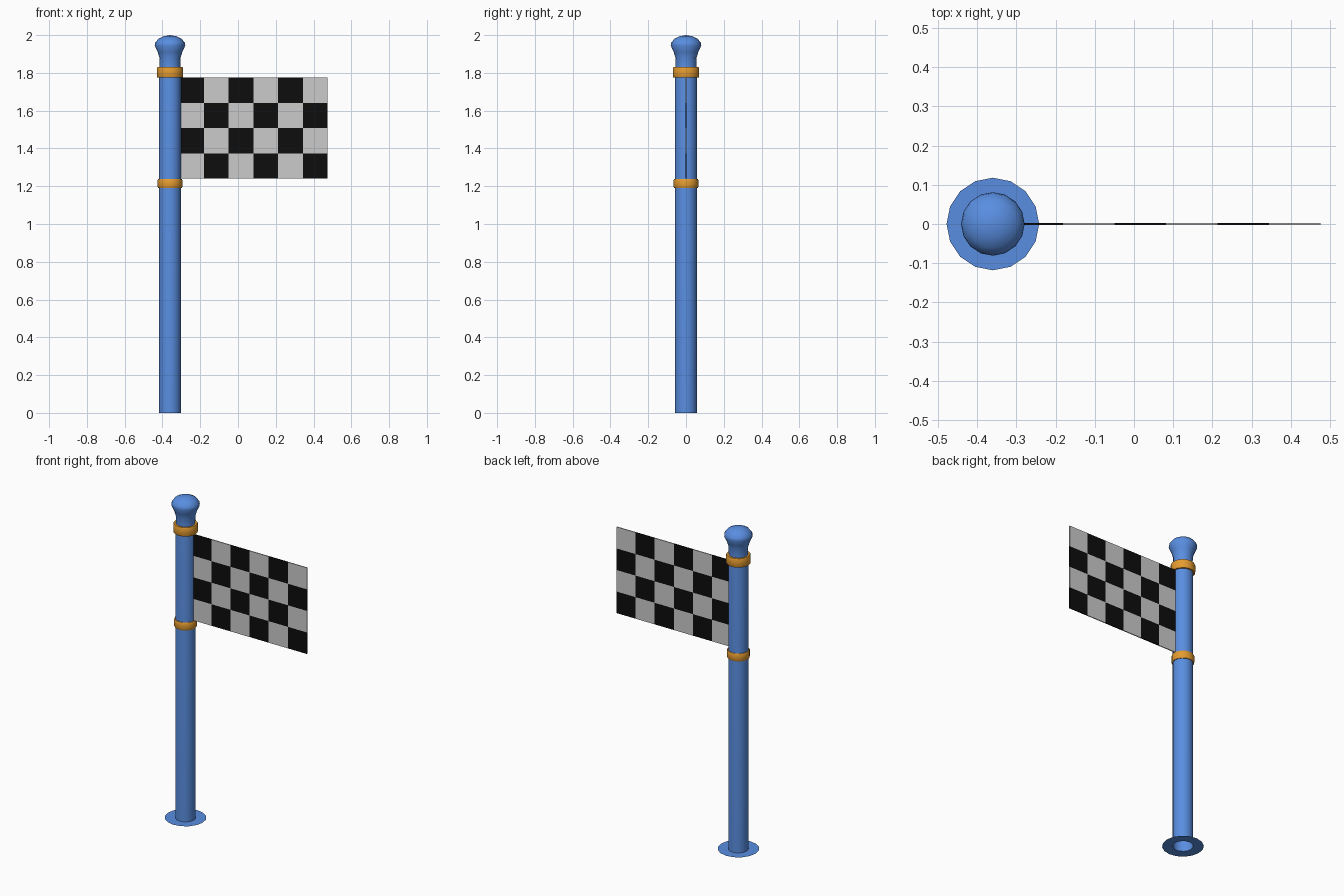
import bpy, bmesh, math

if "Cube" in bpy.data.objects:
    bpy.data.objects.remove(bpy.data.objects["Cube"])

SIDES = 16
POLE_X = -0.36


def material(name, rgb):
    m = bpy.data.materials.new(name)
    m.diffuse_color = (*rgb, 1)
    m.use_nodes = True
    m.node_tree.nodes["Principled BSDF"].inputs["Base Color"].default_value = m.diffuse_color
    return m


BLUE = material("blue paint", (0.10, 0.27, 0.75))
ORANGE = material("orange paint", (0.78, 0.33, 0.03))
BLACK = material("black cloth", (0.004, 0.004, 0.004))
WHITE = material("white cloth", (0.8, 0.8, 0.8))


def finish(name, bm, mats, angle=40):
    bmesh.ops.recalc_face_normals(bm, faces=bm.faces)
    me = bpy.data.meshes.new(name)
    bm.to_mesh(me)
    bm.free()
    for m in mats:
        me.materials.append(m)
    ob = bpy.data.objects.new(name, me)
    bpy.context.collection.objects.link(ob)
    bpy.ops.object.select_all(action='DESELECT')
    ob.select_set(True)
    bpy.context.view_layer.objects.active = ob
    bpy.ops.object.shade_smooth_by_angle(angle=math.radians(angle))
    return ob


def lathe(name, profile, mat, closed=False):
    """Spin (radius, z) points round the pole axis."""
    bm = bmesh.new()
    vs = [bm.verts.new((POLE_X + r, 0, z)) for r, z in profile]
    pairs = list(zip(vs, vs[1:])) + ([(vs[-1], vs[0])] if closed else [])
    edges = [bm.edges.new(p) for p in pairs]
    bmesh.ops.spin(bm, geom=vs + edges, cent=(POLE_X, 0, 0), axis=(0, 0, 1),
                   angle=math.tau, steps=SIDES, use_merge=True)
    bmesh.ops.remove_doubles(bm, verts=bm.verts, dist=1e-5)
    return finish(name, bm, [mat])


# Pole with a flat foot flange and a knob on top
lathe("pole", [(0.118, 0), (0.058, 0), (0.058, 1.80), (0.055, 1.83),
               (0.056, 1.88), (0.065, 1.91), (0.081, 1.945), (0.078, 1.96),
               (0.062, 1.98), (0.035, 1.994), (0, 2.0)], BLUE)

# Collars above and below the flag
for name, r, z0, z1 in (("upper_collar", 0.070, 1.775, 1.83),
                        ("lower_collar", 0.065, 1.19, 1.238)):
    b = 0.006
    lathe(name, [(0.054, z0), (r - b / 2, z0), (r, z0 + b), (r, z1 - b),
                 (r - b / 2, z1), (0.054, z1)], ORANGE, closed=True)

# Chequered flag: 6 x 4 grid given a little thickness
COLS, ROWS = 6, 4
X0, X1, Z0, Z1, T = -0.312, 0.475, 1.24, 1.775, 0.006
bm = bmesh.new()
grid = [[bm.verts.new((X0 + (X1 - X0) * i / COLS, -T / 2, Z1 - (Z1 - Z0) * j / ROWS))
         for j in range(ROWS + 1)] for i in range(COLS + 1)]
for i in range(COLS):
    for j in range(ROWS):
        f = bm.faces.new((grid[i][j], grid[i][j + 1], grid[i + 1][j + 1], grid[i + 1][j]))
        f.material_index = (i + j) % 2
ext = bmesh.ops.extrude_face_region(bm, geom=bm.faces[:], use_keep_orig=True)
bmesh.ops.translate(bm, vec=(0, T, 0),
                    verts=[g for g in ext["geom"] if isinstance(g, bmesh.types.BMVert)])
finish("flag", bm, [BLACK, WHITE])
